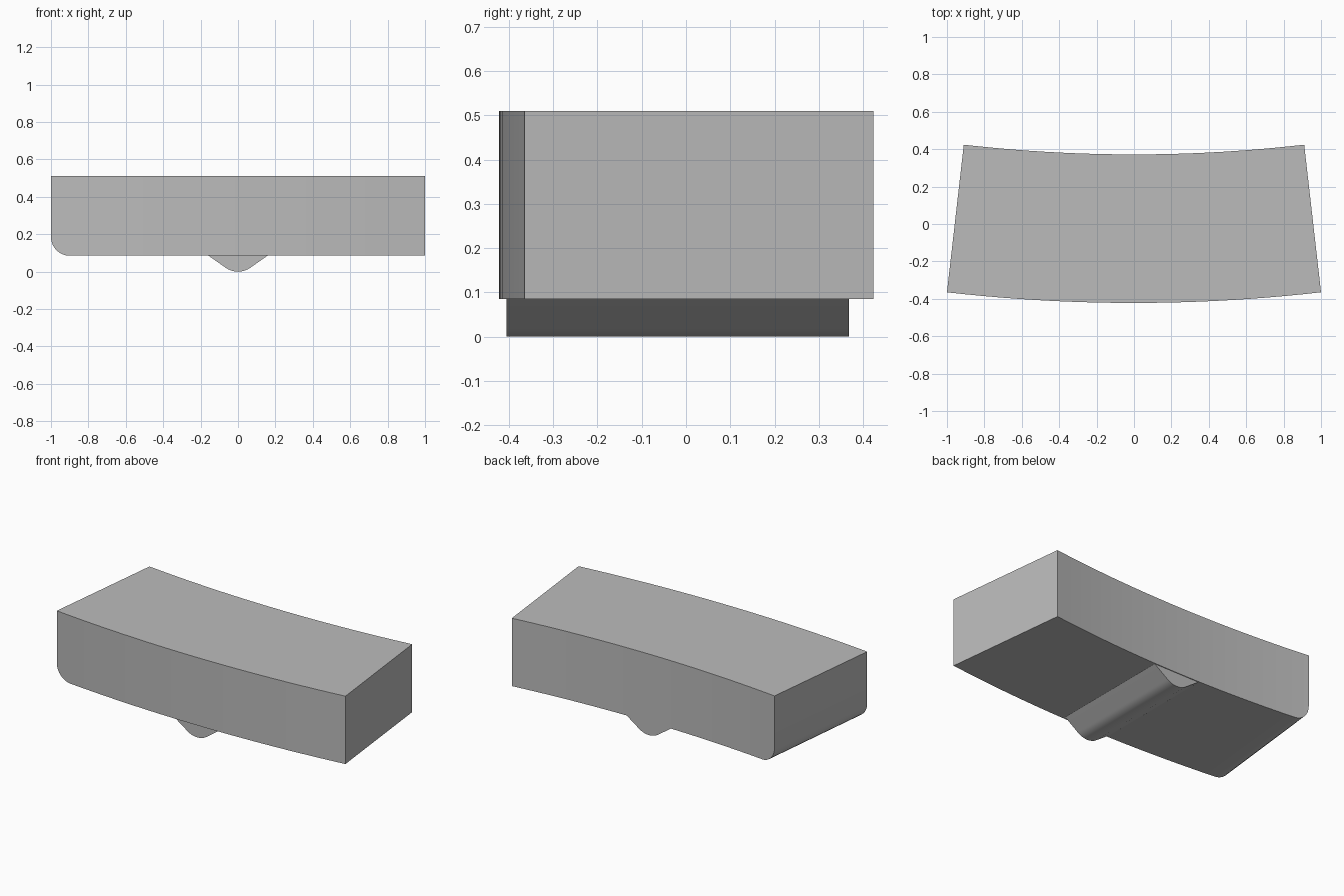
import bpy
import math

cube = bpy.data.objects.get("Cube")
if cube:
    bpy.data.objects.remove(cube, do_unlink=True)

TOP, BASE, CORNER = 0.51, 0.085, 0.1
FRONT_R, BACK_R = 8.8, 8.0

grey = bpy.data.materials.new("plain grey")
grey.use_nodes = True
colour = (0.5, 0.5, 0.5, 1)
grey.diffuse_color = colour
grey.node_tree.nodes["Principled BSDF"].inputs["Base Color"].default_value = colour


def add_mesh(name, verts, faces):
    mesh = bpy.data.meshes.new(name)
    mesh.from_pydata(verts, [], faces)
    mesh.materials.append(grey)
    obj = bpy.data.objects.new(name, mesh)
    bpy.context.collection.objects.link(obj)
    bpy.ops.object.select_all(action="DESELECT")
    obj.select_set(True)
    bpy.context.view_layer.objects.active = obj
    bpy.ops.object.shade_smooth_by_angle(angle=math.radians(30))
    return obj


def arc_y(x, radius, middle):
    return middle + radius - math.sqrt(radius ** 2 - x ** 2)


# Curved block: cross-sections along x, with one rounded lower end
columns = []
for i in range(9):
    a = math.pi / 2 * i / 8
    columns.append((-1 + CORNER * (1 - math.cos(a)),
                    BASE + CORNER * (1 - math.sin(a))))
start = columns[-1][0]
columns += [(start + (1 - start) * i / 20, BASE) for i in range(1, 21)]

verts, faces = [], []
for x, z in columns:
    xb = 0.91 * x
    front, back = arc_y(x, FRONT_R, -0.422), arc_y(xb, BACK_R, 0.372)
    verts += [(x, front, z), (x, front, TOP), (xb, back, TOP), (xb, back, z)]
for c in range(len(columns) - 1):
    for k in range(4):
        n = (k + 1) % 4
        faces.append((4 * c + k, 4 * c + 4 + k, 4 * c + 4 + n, 4 * c + n))
last = len(verts) - 4
faces += [(0, 1, 2, 3), (last + 3, last + 2, last + 1, last)]
add_mesh("curved_block", verts, faces)

# Locating ridge: rounded V profile run front to back under the block
slope, tip = math.radians(35), 0.115
profile = []
for i in range(17):
    a = slope * (i / 8 - 1)
    profile.append((tip * math.sin(a), tip * (1 - math.cos(a))))
edge_x, edge_z = profile[-1]
ridge_top = BASE + 0.005
wide = edge_x + (ridge_top - edge_z) / math.tan(slope)
profile = [(-wide, ridge_top)] + profile + [(wide, ridge_top)]
count = len(profile)
verts = [(x, y, z) for y in (-0.405, 0.368) for x, z in profile]
faces = [(i, i + count, (i + 1) % count + count, (i + 1) % count)
         for i in range(count)]
faces += [tuple(range(count)), tuple(range(2 * count - 1, count - 1, -1))]
add_mesh("locating_ridge", verts, faces)
